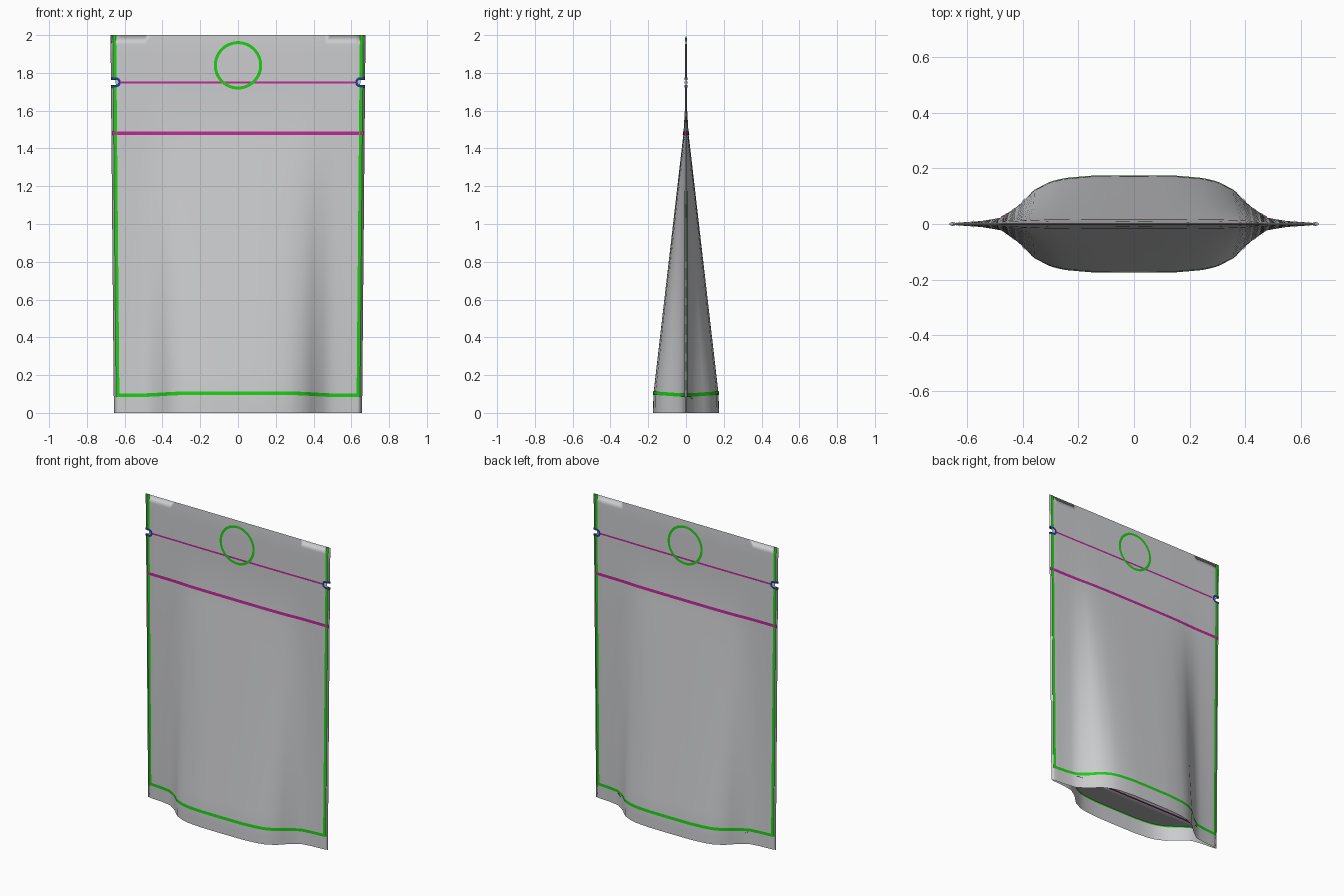
import bpy, bmesh, math

if "Cube" in bpy.data.objects:
    bpy.data.objects.remove(bpy.data.objects["Cube"])

# Colours
def mat(name, rgb):
    m = bpy.data.materials.new(name)
    m.diffuse_color = (*rgb, 1)
    m.use_nodes = True
    m.node_tree.nodes["Principled BSDF"].inputs["Base Color"].default_value = m.diffuse_color
    return m

FILM = mat("grey film", (0.60, 0.605, 0.62))
GREEN = mat("green seal", (0.012, 0.62, 0.006))
PINK = mat("magenta fold", (0.50, 0.022, 0.31))
BLUE = mat("blue notch", (0.012, 0.045, 0.27))

# Pouch shape: bulge across the width times taper up the height
BULGE = [(0, .172), (.15, .171), (.25, .162), (.30, .150), (.36, .120), (.42, .062),
         (.48, .020), (.55, .008), (.635, .002), (.66, 0)]
TAPER = [(0, 1), (.1, .985), (1.48, .06), (1.6, .02), (2, .005)]

def interp(knots, v):
    for (a, p), (b, q) in zip(knots, knots[1:]):
        if v <= b:
            return p + (q - p) * (v - a) / (b - a)
    return knots[-1][1]

def half_width(z):
    return .657 + .009 * z

def depth(x, z):
    w = half_width(z)
    u = min(abs(x) / w * .66, .66)
    rim = min(1, (.66 - u) / .025) * min(1, max(0, 2 - z) / .05)
    return interp(BULGE, u) * interp(TAPER, z) + .003 * rim

def finish(name, bm, material):
    me = bpy.data.meshes.new(name)
    bm.to_mesh(me)
    bm.free()
    me.materials.append(material)
    ob = bpy.data.objects.new(name, me)
    bpy.context.collection.objects.link(ob)
    for p in me.polygons:
        p.use_smooth = True
    return ob

def add_grid(bm, rows):
    vs = [[bm.verts.new(p) for p in r] for r in rows]
    for a, b in zip(vs, vs[1:]):
        for i in range(len(a) - 1):
            bm.faces.new((a[i], a[i + 1], b[i + 1], b[i]))

half = sorted({k for k, _ in BULGE} | {.05, .1, .2, .275, .33, .39, .45, .515, .6})
COLS = [-u for u in reversed(half) if u > 0] + half
ROWS = sorted({round(i * .1, 2) for i in range(21)} | {.05, 1.48, 1.735, 1.765, 1.95})

# Front and back walls, welded at the sides and top, with tear notches cut out
bm = bmesh.new()
for s in (-1, 1):
    add_grid(bm, [[(u / .66 * half_width(z), s * depth(u / .66 * half_width(z), z), z)
                   for u in COLS] for z in ROWS])
bmesh.ops.remove_doubles(bm, verts=bm.verts, dist=.0002)
notch = [f for f in bm.faces if 1.735 < f.calc_center_median().z < 1.765
         and abs(f.calc_center_median().x) > .645]
bmesh.ops.delete(bm, geom=notch, context='FACES')
bmesh.ops.recalc_face_normals(bm, faces=bm.faces)
finish("pouch_walls", bm, FILM)

# Bottom gusset, sagging from the front seal to a fold near the back
def seal_z(x):
    return .093 + .07 * interp(BULGE, abs(x))

def fold_z(x):
    return seal_z(x) - (seal_z(x) - .004) * interp(BULGE, abs(x)) / .172

def gusset_row(t):
    row = []
    for u in COLS:
        x = u / .66 * half_width(.1)
        d, zs, zf = depth(x, .1), seal_z(x), fold_z(x)
        if t <= 1:
            row.append((x, -d + 1.85 * d * t, zs + (zf - zs) * t))
        else:
            k = t - 1
            row.append((x, d * (.85 + .15 * k), zf + (zs - zf) * k))
    return row

bm = bmesh.new()
add_grid(bm, [gusset_row(t) for t in (0, .25, .5, .75, 1, 1.5, 2)])
finish("bottom_gusset", bm, FILM)

# Printed lines: thin ribbons lying on both walls
def ribbon(name, path, width, material, lift=.003):
    bm = bmesh.new()
    n = len(path)
    for s in (-1, 1):
        left, right = [], []
        for i, (x, z) in enumerate(path):
            a, b = path[max(i - 1, 0)], path[min(i + 1, n - 1)]
            if path[0] == path[-1] and i in (0, n - 1):
                a, b = path[-2], path[1]
            tx, tz = b[0] - a[0], b[1] - a[1]
            k = width / 2 / math.hypot(tx, tz)
            for side, out in ((1, left), (-1, right)):
                px, pz = x - tz * k * side, z + tx * k * side
                out.append((px, s * (depth(px, pz) + lift), pz))
        add_grid(bm, [left, right])
    return finish(name, bm, material)

def line(p, q, n=80):
    return [(p[0] + (q[0] - p[0]) * i / n, p[1] + (q[1] - p[1]) * i / n) for i in range(n + 1)]

def arc(cx, cz, r, a0, a1, n=48):
    pts = [(cx + r * math.cos(a0 + (a1 - a0) * i / n),
            cz + r * math.sin(a0 + (a1 - a0) * i / n)) for i in range(n + 1)]
    return pts

def side_x(z):
    return half_width(z) - .021

for s, tag in ((-1, "left"), (1, "right")):
    for part, z0, z1 in (("lower", .087, 1.728), ("upper", 1.772, 2.0)):
        ribbon(f"{tag}_{part}_side_seal", line((s * side_x(z0), z0), (s * side_x(z1), z1)),
               .018, GREEN)
    mid = 0 if s < 0 else math.pi
    curve = arc(s * .647, 1.75, .02, mid - math.pi / 2, mid + math.pi / 2, 16)
    ends = [(s * .672, curve[0][1])], [(s * .672, curve[-1][1])]
    ribbon(f"{tag}_tear_notch", ends[0] + curve + ends[1], .013, BLUE, .004)

bottom = [(x, seal_z(x)) for x, _ in line((-.645, 0), (.645, 0))]
ribbon("bottom_seal", bottom, .019, GREEN)
ribbon("bottom_seal_inside", bottom, .019, GREEN, -.005)
ring = arc(0, 1.84, .12, 0, 2 * math.pi, 64)
ring[-1] = ring[0]
ribbon("hang_hole_ring", ring, .016, GREEN, .004)
ribbon("tear_line", line((-.62, 1.75), (.62, 1.75)), .011, PINK)
ribbon("zip_line", line((-.666, 1.48), (.666, 1.48)), .019, PINK)

# Fold line under the gusset
bm = bmesh.new()
xs = [i * .02 for i in range(-24, 25)]
add_grid(bm, [[(x, depth(x, .1) * .85 + o, max(0, fold_z(x) - .003)) for x in xs]
              for o in (-.007, .007)])
finish("gusset_fold_line", bm, PINK)
